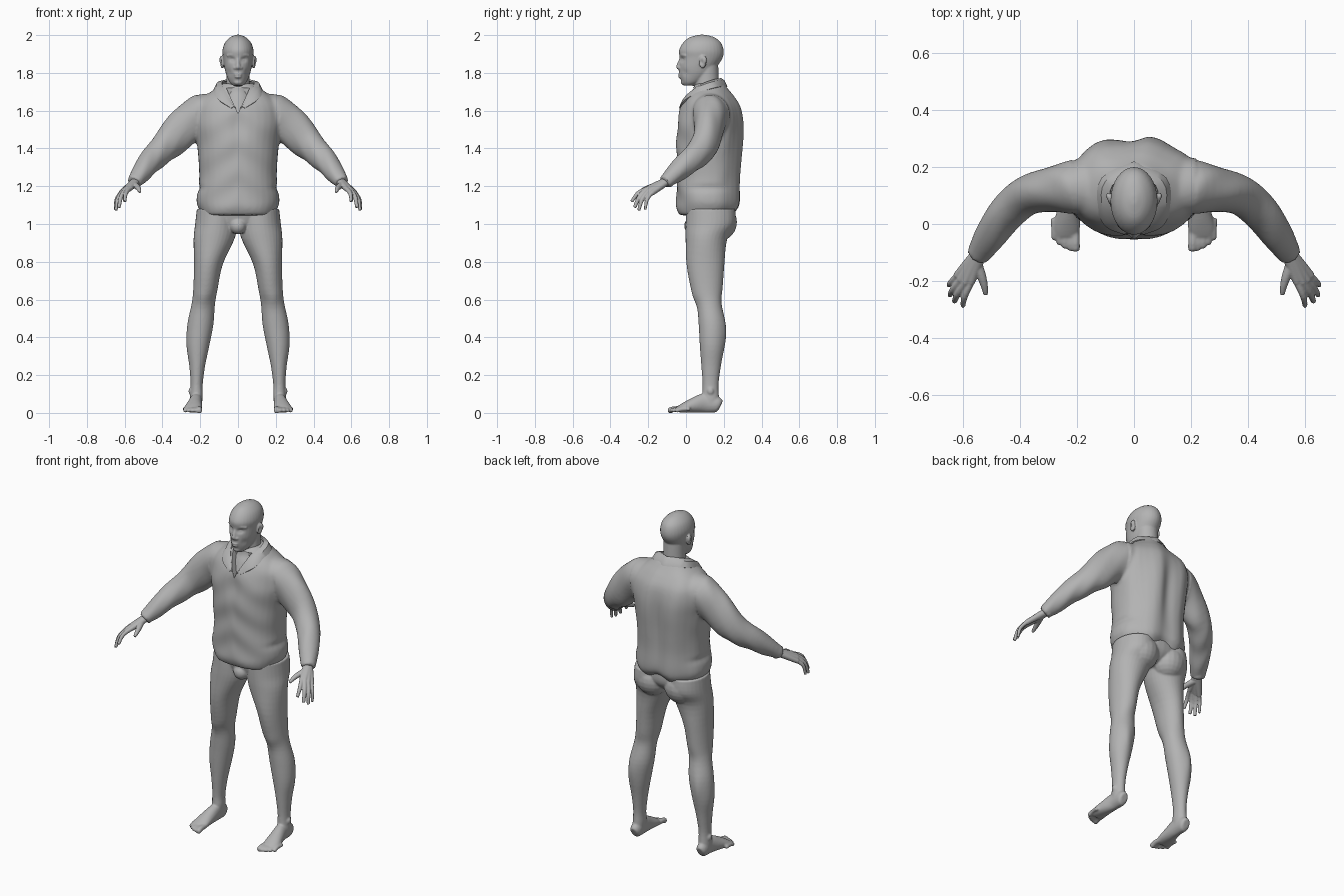
import bpy, bmesh, math
from mathutils import Vector, Matrix

cube = bpy.data.objects.get("Cube")
if cube:
    bpy.data.objects.remove(cube)

grey = bpy.data.materials.new("plain grey")
grey.use_nodes = True
grey.diffuse_color = (0.45, 0.45, 0.45, 1)
grey.node_tree.nodes["Principled BSDF"].inputs["Base Color"].default_value = grey.diffuse_color


def spline(rows, steps=4):
    """Catmull-Rom interpolation through rows of numbers."""
    pts = [Vector(r) for r in rows]
    out = []
    for i in range(len(pts) - 1):
        a, b, c, d = pts[max(i - 1, 0)], pts[i], pts[i + 1], pts[min(i + 2, len(pts) - 1)]
        for k in range(steps):
            t = k / steps
            out.append(b + (c - a) * (t / 2) + (a * 2 - b * 5 + c * 4 - d) * (t * t / 2)
                       + (b * 3 - a - c * 3 + d) * (t ** 3 / 2))
    return out + [pts[-1]]


def loft(bm, rows, side=1, flat=False, power=2.0, count=32):
    """Skin of oval rings (x, y, z, rx, ry); flat rings stay level."""
    path = spline(rows)
    rings = []
    for i, p in enumerate(path):
        u, v = Vector((1, 0, 0)), Vector((0, 1, 0))
        if not flat:
            t = (path[min(i + 1, len(path) - 1)] - path[max(i - 1, 0)]).to_3d()
            t = Vector(t[:3]).normalized()
            u = t.cross(Vector((0, 0, 1))).normalized()
            v = u.cross(t)
        ring = []
        for k in range(count):
            a = math.tau * k / count
            c, s = math.cos(a), math.sin(a)
            q = (Vector(p[:3]) + u * p[3] * math.copysign(abs(c) ** (2 / power), c)
                 + v * p[4] * math.copysign(abs(s) ** (2 / power), s))
            ring.append(bm.verts.new((q.x * side, q.y, q.z)))
        rings.append(ring)
    for r, n in zip(rings, rings[1:]):
        for k in range(count):
            j = (k + 1) % count
            bm.faces.new((r[k], r[j], n[j], n[k]))
    bm.faces.new(rings[0])
    bm.faces.new(rings[-1])


def ball(bm, centre, size):
    m = Matrix.Translation(centre) @ Matrix.Diagonal((*size, 1))
    bmesh.ops.create_uvsphere(bm, u_segments=20, v_segments=12, radius=1, matrix=m)


def make(name, bm):
    bmesh.ops.recalc_face_normals(bm, faces=bm.faces)
    mesh = bpy.data.meshes.new(name)
    bm.to_mesh(mesh)
    bm.free()
    obj = bpy.data.objects.new(name, mesh)
    bpy.context.collection.objects.link(obj)
    mesh.materials.append(grey)
    return obj


def bake(obj):
    graph = bpy.context.evaluated_depsgraph_get()
    graph.update()
    mesh = bpy.data.meshes.new_from_object(obj.evaluated_get(graph))
    obj.modifiers.clear()
    obj.data = mesh
    mesh.materials.clear()
    mesh.materials.append(grey)


def blend(obj, voxel, rounds):
    """Fuse the overlapping pieces into one smooth skin."""
    m = obj.modifiers.new("fuse", "REMESH")
    m.mode, m.voxel_size = "VOXEL", voxel
    s = obj.modifiers.new("soften", "SMOOTH")
    s.factor, s.iterations = 0.5, rounds
    bake(obj)


def sculpt(obj, dabs):
    """Push the skin softly: (centre, radii, offset), mirrored when off centre."""
    for c, r, o in dabs:
        for side in ((1, -1) if c[0] else (1,)):
            for v in obj.data.vertices:
                p = v.co
                d = (((p.x - c[0] * side) / r[0]) ** 2 + ((p.y - c[1]) / r[1]) ** 2
                     + ((p.z - c[2]) / r[2]) ** 2)
                if d < 6:
                    v.co = p + Vector((o[0] * side, o[1], o[2])) * math.exp(-d)


def finish(obj, angle=45):
    obj.data.shade_smooth()
    obj.data.set_sharp_from_angle(angle=math.radians(angle))


# Head and neck
bm = bmesh.new()
loft(bm, [(0, .015, 1.732, .024, .026), (0, .03, 1.75, .044, .053), (0, .052, 1.79, .062, .087),
          (0, .063, 1.83, .072, .1), (0, .08, 1.88, .079, .114), (0, .081, 1.92, .082, .118),
          (0, .085, 1.96, .069, .1), (0, .085, 1.988, .042, .066), (0, .085, 2.002, .01, .016)], flat=True)
loft(bm, [(0, .1, 1.54, .1, .115), (0, .1, 1.6, .09, .105), (0, .103, 1.66, .08, .085),
          (0, .107, 1.7, .068, .068), (0, .11, 1.76, .062, .064), (0, .11, 1.85, .06, .06)], flat=True)
loft(bm, [(0, -.025, 1.88, .009, .009), (0, -.036, 1.85, .01, .011), (0, -.041, 1.828, .014, .011),
          (0, -.03, 1.815, .012, .008)], flat=True)
for s in (1, -1):
    ball(bm, (s * .015, -.031, 1.826), (.01, .012, .009))
    ball(bm, (s * .084, .088, 1.858), (.011, .02, .034))
    ball(bm, (s * .09, .098, 1.868), (.009, .012, .022))
    loft(bm, [(.01, -.027, 1.892, .006, .007), (.035, -.02, 1.896, .006, .008),
              (.058, .0, 1.89, .006, .006)], s)
for z, w, r in ((1.792, .022, .006), (1.779, .019, .007)):
    ball(bm, (0, -.031, z), (w, .011, r))
ball(bm, (0, -.012, 1.75), (.024, .016, .014))
head = make("head", bm)
blend(head, .0045, 4)
sculpt(head, [((.031, -.03, 1.87), (.016, .04, .012), (0, .012, 0)),
              ((.031, -.03, 1.868), (.009, .03, .005), (0, -.006, 0)),
              ((.05, -.02, 1.8), (.015, .04, .02), (-.002, .005, 0)),
              ((.095, .08, 1.857), (.012, .009, .014), (-.008, 0, 0))])
finish(head, 60)

# Shirt with sleeves
bm = bmesh.new()
loft(bm, [(0, .108, 1.046, .188, .145), (0, .115, 1.085, .21, .165), (0, .118, 1.13, .22, .169),
          (0, .118, 1.235, .206, .169), (0, .121, 1.35, .21, .173), (0, .125, 1.46, .222, .174),
          (0, .128, 1.55, .235, .169), (0, .127, 1.62, .222, .157), (0, .125, 1.67, .185, .13),
          (0, .125, 1.71, .13, .098), (0, .127, 1.745, .085, .072)], flat=True, power=2.25)
for s in (1, -1):
    loft(bm, [(.13, .13, 1.59, .1, .1), (.2, .13, 1.575, .098, .108), (.28, .122, 1.515, .08, .102),
              (.37, .102, 1.425, .07, .086), (.44, .046, 1.357, .066, .07), (.5, -.035, 1.288, .057, .056),
              (.537, -.093, 1.237, .045, .043), (.55, -.113, 1.22, .04, .038)], s)
shirt = make("shirt", bm)
blend(shirt, .009, 8)
sculpt(shirt, [((0, .3, 1.4), (.035, .1, .2), (0, -.012, 0)),
               ((.09, .28, 1.5), (.07, .1, .12), (0, .006, 0)),
               ((.1, -.04, 1.48), (.08, .1, .08), (0, -.006, 0)),
               ((0, -.05, 1.5), (.03, .06, .1), (0, .006, 0)),
               ((0, .25, 1.05), (.06, .1, .05), (0, -.012, .012)),
               ((.22, .12, 1.19), (.05, .15, .02), (-.008, 0, 0))])
# Cloth folds: upright on the back, slanting elsewhere
for v in shirt.data.vertices:
    x, y, z = v.co
    if abs(x) < .22:
        back = max(0, min(1, (y - .16) / .08))
        v.co.y += .006 * back * math.sin(x * 34 + z * 4)
        v.co.y += .003 * (1 - back) * math.sin(abs(x) * 22 + z * 38)
    elif z > 1.2:
        v.co.z += .003 * math.sin(abs(x) * 60 + z * 25 - y * 30)
# Open neck notch
bm = bmesh.new()
ends = [[bm.verts.new(p) for p in ((0, y, 1.585), (.062, y, 1.72), (-.062, y, 1.72))] for y in (-.12, .05)]
bm.faces.new(ends[0])
bm.faces.new(ends[1])
for i in range(3):
    j = (i + 1) % 3
    bm.faces.new((ends[0][i], ends[0][j], ends[1][j], ends[1][i]))
notch = make("neck_notch_cutter", bm)
notch.hide_render = True
cut = shirt.modifiers.new("notch", "BOOLEAN")
cut.operation, cut.solver, cut.object = "DIFFERENCE", "EXACT", notch
bake(shirt)
bpy.data.objects.remove(notch)
finish(shirt)

# Folded collar
bm = bmesh.new()
inner = spline([(.012, -.03, 1.605), (.05, .005, 1.672), (.08, .06, 1.725), (.075, .135, 1.757), (0, .183, 1.768)])
outer = spline([(.035, -.032, 1.612), (.098, -.005, 1.652), (.125, .06, 1.69), (.11, .16, 1.722), (0, .215, 1.725)])
for s in (1, -1):
    rows = []
    for a, b in zip(inner, outer):
        mid = (a + b) / 2 + Vector((a.x * .08, 0, .012))
        rows.append([bm.verts.new((p.x * s, p.y, p.z)) for p in (a, mid, b)])
    for r, n in zip(rows, rows[1:]):
        for k in (0, 1):
            bm.faces.new((r[k], r[k + 1], n[k + 1], n[k]))
bmesh.ops.remove_doubles(bm, verts=bm.verts, dist=.0005)
collar = make("collar", bm)
thick = collar.modifiers.new("cloth", "SOLIDIFY")
thick.thickness, thick.offset = .01, 0
bake(collar)
finish(collar)

# Hands: palm strands and bent fingers
wrist = Vector((.54, -.1, 1.228))
fingers = [((.572, -.205, 1.188), (.6, -.288, 1.118)), ((.592, -.206, 1.184), (.63, -.272, 1.087)),
           ((.609, -.198, 1.174), (.646, -.25, 1.072)), ((.622, -.183, 1.162), (.65, -.216, 1.076))]
for s, label in ((1, "left"), (-1, "right")):
    bm = bmesh.new()
    for i, (k, t) in enumerate(fingers):
        k, t = Vector(k), Vector(t)
        bend = k.lerp(t, .5) + Vector((.008, -.007, .01))
        r = (.0115, .012, .0115, .01)[i]
        loft(bm, [(*wrist, .026, .022), (*wrist.lerp(k, .5), .021, .018), (*k, .014, .014)], s, count=16)
        loft(bm, [(*k, r + .001, r + .001), (*bend, r, r), (*t, r - .003, r - .003)], s, count=16)
    loft(bm, [(.553, -.135, 1.21, .02, .018), (.534, -.185, 1.197, .016, .015),
              (.524, -.222, 1.183, .012, .012), (.52, -.248, 1.17, .008, .008)], s, count=16)
    hand = make(label + "_hand", bm)
    blend(hand, .0035, 3)
    finish(hand, 70)

# Hips, legs and feet
bm = bmesh.new()
loft(bm, [(0, .12, 1.2, .17, .13), (0, .125, 1.1, .19, .132), (0, .13, 1.03, .195, .125),
          (0, .12, .985, .12, .1), (0, .115, .965, .05, .06)], flat=True)
ball(bm, (0, .035, .99), (.045, .045, .045))
for s in (1, -1):
    ball(bm, (s * .095, .175, 1.01), (.1, .095, .1))
    loft(bm, [(.113, .13, 1.08, .105, .13), (.115, .13, 1.0, .112, .132), (.127, .108, .92, .108, .11),
              (.157, .103, .785, .076, .1), (.173, .111, .65, .064, .083), (.184, .124, .575, .062, .067),
              (.199, .137, .47, .069, .07), (.212, .138, .36, .061, .065), (.216, .133, .25, .042, .052),
              (.219, .13, .15, .032, .042), (.222, .13, .07, .033, .045), (.222, .13, .03, .03, .04)],
         s, flat=True)
    loft(bm, [(.222, .183, .038, .02, .026), (.222, .165, .044, .031, .042), (.223, .1, .052, .033, .051),
              (.23, .04, .04, .041, .04), (.236, -.01, .027, .047, .027), (.238, -.042, .018, .043, .017)], s)
    ball(bm, (s * .25, .13, .115), (.012, .018, .02))
    for i in range(5):
        f = i / 4
        r = .011 if i else .0155
        x, y = .205 + .075 * f, -.088 + .04 * f * f
        loft(bm, [(x + .002, y + .07, .021, r, r), (x, y + .025, .02, r, r),
                  (x, y, .012, r, r), (x, y - .008, .01, r * .6, r * .6)], s, count=16)
legs = make("legs", bm)
blend(legs, .0055, 4)
sculpt(legs, [((.185, .055, .6), (.035, .04, .04), (0, -.006, 0)),
              ((.215, .21, .42), (.03, .05, .08), (.004, .006, 0)),
              ((.16, .2, .6), (.05, .04, .05), (0, -.004, 0)),
              ((.2, .1, .1), (.02, .05, .03), (-.004, 0, 0))])
for v in legs.data.vertices:
    v.co.z = max(v.co.z, 0)
finish(legs, 70)
